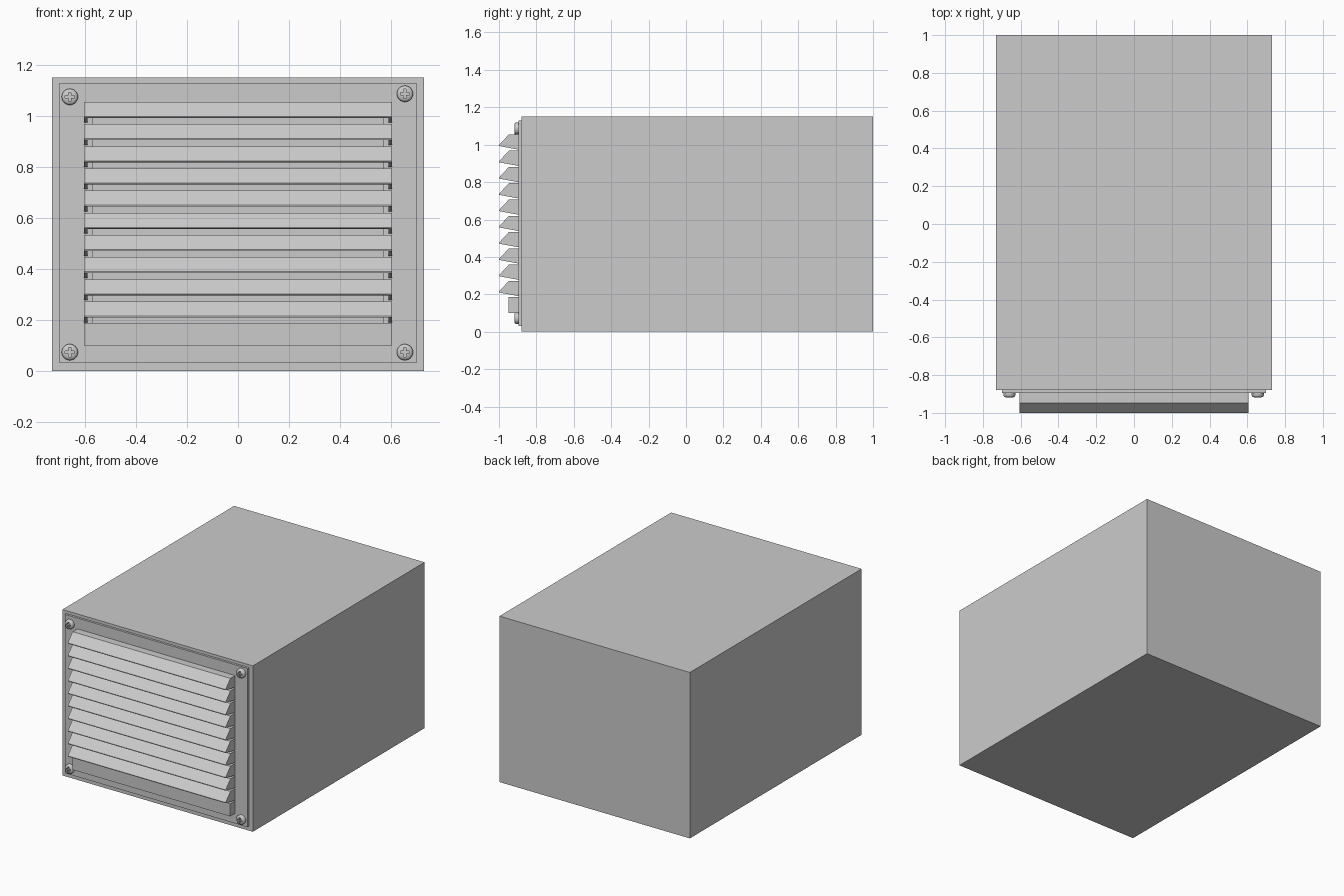
import bpy, bmesh, math

if "Cube" in bpy.data.objects:
    bpy.data.objects.remove(bpy.data.objects["Cube"])


def make(name, verts, faces):
    me = bpy.data.meshes.new(name)
    me.from_pydata(verts, [], faces)
    bm = bmesh.new()
    bm.from_mesh(me)
    bmesh.ops.recalc_face_normals(bm, faces=bm.faces)
    bm.to_mesh(me)
    bm.free()
    ob = bpy.data.objects.new(name, me)
    bpy.context.collection.objects.link(ob)
    return ob


def extrude_x(name, profile, x0, x1):
    """Solid from a (y, z) profile swept along x."""
    n = len(profile)
    v = [(x, y, z) for x in (x0, x1) for y, z in profile]
    f = [tuple(range(n)), tuple(range(2 * n - 1, n - 1, -1))]
    f += [(i, (i + 1) % n, n + (i + 1) % n, n + i) for i in range(n)]
    return make(name, v, f)


def box(name, x0, x1, y0, y1, z0, z1):
    return extrude_x(name, [(y0, z0), (y1, z0), (y1, z1), (y0, z1)], x0, x1)


def frame(name, xo, zo, xi, zi, y0, y1):
    """Rectangular ring with a through opening."""
    def ring(x, z, y):
        return [(-x, y, z[0]), (x, y, z[0]), (x, y, z[1]), (-x, y, z[1])]
    v = ring(xo, zo, y0) + ring(xi, zi, y0) + ring(xi, zi, y1) + ring(xo, zo, y1)
    f = [(a * 4 + i, a * 4 + (i + 1) % 4, b * 4 + (i + 1) % 4, b * 4 + i)
         for a, b in ((0, 1), (1, 2), (2, 3), (3, 0)) for i in range(4)]
    return make(name, v, f)


# Main duct body and the mounting plate
box("duct_body", -0.73, 0.73, -0.88, 1.0, 0, 1.15)
frame("mounting_plate", 0.70, (0.03, 1.13), 0.57, (0.13, 1.03), -0.895, -0.878)

# Louvre: hollow hoods with solid end cheeks
W, T, PITCH = 0.605, 0.015, 0.087
for i in range(10):
    z = 0.993 - i * PITCH
    sheet = [(-1.0, z), (-1.0, z + 0.005), (-0.947, z + 0.062), (-0.893, z + 0.062),
             (-0.893, z + 0.054), (-0.943, z + 0.054), (-0.99, z - 0.001)]
    cheek = [(-1.0, z), (-1.0, z + 0.005), (-0.947, z + 0.062),
             (-0.893, z + 0.062), (-0.893, z - 0.02)]
    extrude_x(f"louvre_slat_{i}", sheet, -W + T, W - T)
    for s in (-1, 1):
        extrude_x(f"slat_cheek_{i}_{'right' if s > 0 else 'left'}", cheek,
                  s * (W - T), s * W)
box("louvre_sill", -W, W, -0.95, -0.893, 0.10, 0.187)


# Corner screws: rounded head with a cross recess
def screw(name, x, z):
    prof = [(0.032, 0.0), (0.032, 0.014), (0.029, 0.020), (0.023, 0.024), (0.012, 0.025)]
    n, y = 24, -0.893
    v = [(x + r * math.cos(2 * math.pi * k / n), y - h, z + r * math.sin(2 * math.pi * k / n))
         for r, h in prof for k in range(n)]
    f = [(j * n + k, j * n + (k + 1) % n, (j + 1) * n + (k + 1) % n, (j + 1) * n + k)
         for j in range(len(prof) - 1) for k in range(n)]
    f += [tuple(range(n)), tuple(range((len(prof) - 1) * n, len(prof) * n))]
    head = make(name, v, f)

    a, b = 0.005, 0.018
    pts = [(a, b), (-a, b), (-a, a), (-b, a), (-b, -a), (-a, -a),
           (-a, -b), (a, -b), (a, -a), (b, -a), (b, a), (a, a)]
    m = len(pts)
    cv = [(x + p, yy, z + q) for yy in (y - 0.04, y - 0.012) for p, q in pts]
    cf = [tuple(range(m)), tuple(range(2 * m - 1, m - 1, -1))]
    cf += [(i, (i + 1) % m, m + (i + 1) % m, m + i) for i in range(m)]
    cutter = make("cross_cutter", cv, cf)
    cutter.hide_render = True

    mod = head.modifiers.new("recess", 'BOOLEAN')
    mod.operation, mod.object, mod.solver = 'DIFFERENCE', cutter, 'EXACT'
    bpy.ops.object.select_all(action='DESELECT')
    bpy.context.view_layer.objects.active = head
    head.select_set(True)
    bpy.ops.object.modifier_apply(modifier=mod.name)
    bpy.data.objects.remove(cutter)
    bpy.ops.object.shade_smooth_by_angle(angle=math.radians(35))


for name, x, z in (("top_left", -0.66, 1.075), ("top_right", 0.655, 1.087),
                   ("bottom_left", -0.66, 0.073), ("bottom_right", 0.655, 0.073)):
    screw("screw_" + name, x, z)
